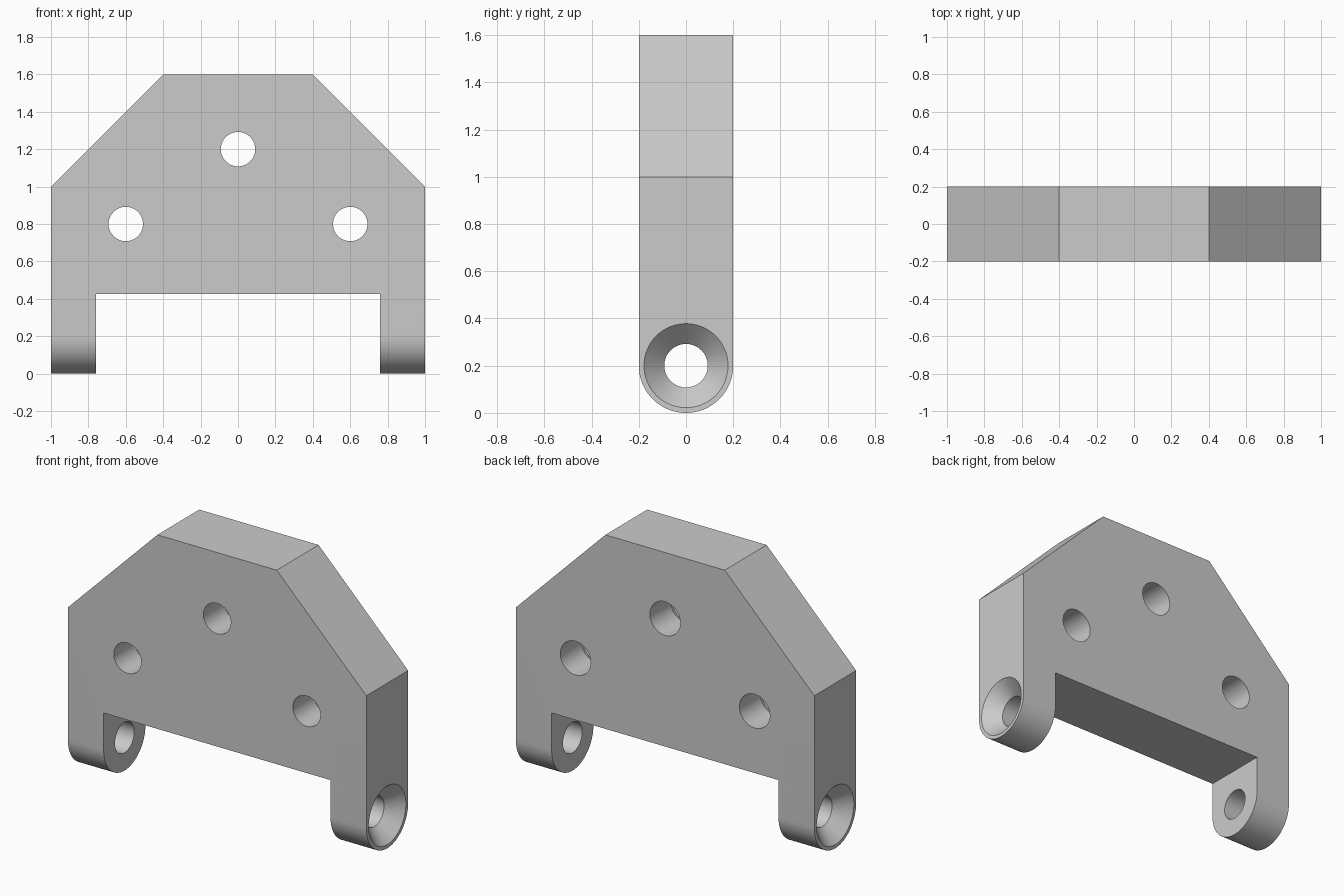
import bpy, math
from mathutils import Matrix, Vector

default = bpy.data.objects.get("Cube")
if default:
    bpy.data.objects.remove(default, do_unlink=True)

GREY = (0.6, 0.6, 0.6, 1.0)
grey = bpy.data.materials.new("plain grey")
grey.use_nodes = True
grey.diffuse_color = GREY
grey.node_tree.nodes["Principled BSDF"].inputs["Base Color"].default_value = GREY


def loft(name, rings):
    """Closed solid from matching rings of points, capped at both ends."""
    n = len(rings[0])
    verts = [p for ring in rings for p in ring]
    faces = [list(range(n))[::-1], list(range(len(verts) - n, len(verts)))]
    for k in range(len(rings) - 1):
        a, b = k * n, (k + 1) * n
        faces += [[a + i, a + (i + 1) % n, b + (i + 1) % n, b + i] for i in range(n)]
    mesh = bpy.data.meshes.new(name)
    mesh.from_pydata(verts, [], faces)
    mesh.materials.append(grey)
    obj = bpy.data.objects.new(name, mesh)
    bpy.context.collection.objects.link(obj)
    # consistent outward normals
    import bmesh
    bm = bmesh.new()
    bm.from_mesh(mesh)
    bmesh.ops.recalc_face_normals(bm, faces=bm.faces)
    bm.to_mesh(mesh)
    bm.free()
    return obj


def drill(name, steps, place):
    """Round cutter along local z from (radius, height) steps."""
    n = 64
    angles = [2 * math.pi * i / n for i in range(n)]
    return loft(name, [[place @ Vector((r * math.cos(a), r * math.sin(a), h))
                        for a in angles] for r, h in steps])


def combine(target, tool, operation):
    mod = target.modifiers.new(tool.name, 'BOOLEAN')
    mod.operation, mod.object, mod.solver = operation, tool, 'EXACT'
    bpy.context.view_layer.objects.active = target
    bpy.ops.object.modifier_apply(modifier=mod.name)
    bpy.data.objects.remove(tool, do_unlink=True)


# Bracket plate: front outline with chamfered shoulders and two legs
half = [(0.4, 1.6), (1, 1), (1, -0.1), (0.76, -0.1), (0.76, 0.425)]
outline = half + [(-x, z) for x, z in reversed(half)]
bracket = loft("mounting_bracket", [[(x, y, z) for x, z in outline] for y in (-0.3, 0.3)])

# Side outline: straight sides with rounded leg ends
R = 0.2
side = [(R, 1.8), (-R, 1.8)]
side += [(-R * math.cos(math.pi * i / 48), R - R * math.sin(math.pi * i / 48)) for i in range(49)]
envelope = loft("side_envelope", [[(x, y, z) for y, z in side] for x in (-1.2, 1.2)])
combine(bracket, envelope, 'INTERSECT')

# Face holes, slightly wider in the rear half
for x, z in ((0, 1.2), (-0.6, 0.8), (0.6, 0.8)):
    place = Matrix.Translation((x, 0, z)) @ Matrix.Rotation(-math.pi / 2, 4, 'X')
    steps = [(0.092, -0.3), (0.092, 0), (0.102, 0), (0.102, 0.3)]
    combine(bracket, drill("face_hole", steps, place), 'DIFFERENCE')

# Countersunk leg holes, opening outward
for s in (-1, 1):
    place = Matrix.Translation((0, 0, R)) @ Matrix.Rotation(s * math.pi / 2, 4, 'Y')
    steps = [(0.092, 0.6), (0.092, 0.914), (0.178, 1.0), (0.188, 1.01)]
    combine(bracket, drill("leg_hole", steps, place), 'DIFFERENCE')

bpy.ops.object.select_all(action='DESELECT')
bracket.select_set(True)
bpy.context.view_layer.objects.active = bracket
bpy.ops.object.shade_smooth_by_angle(angle=math.radians(30))
